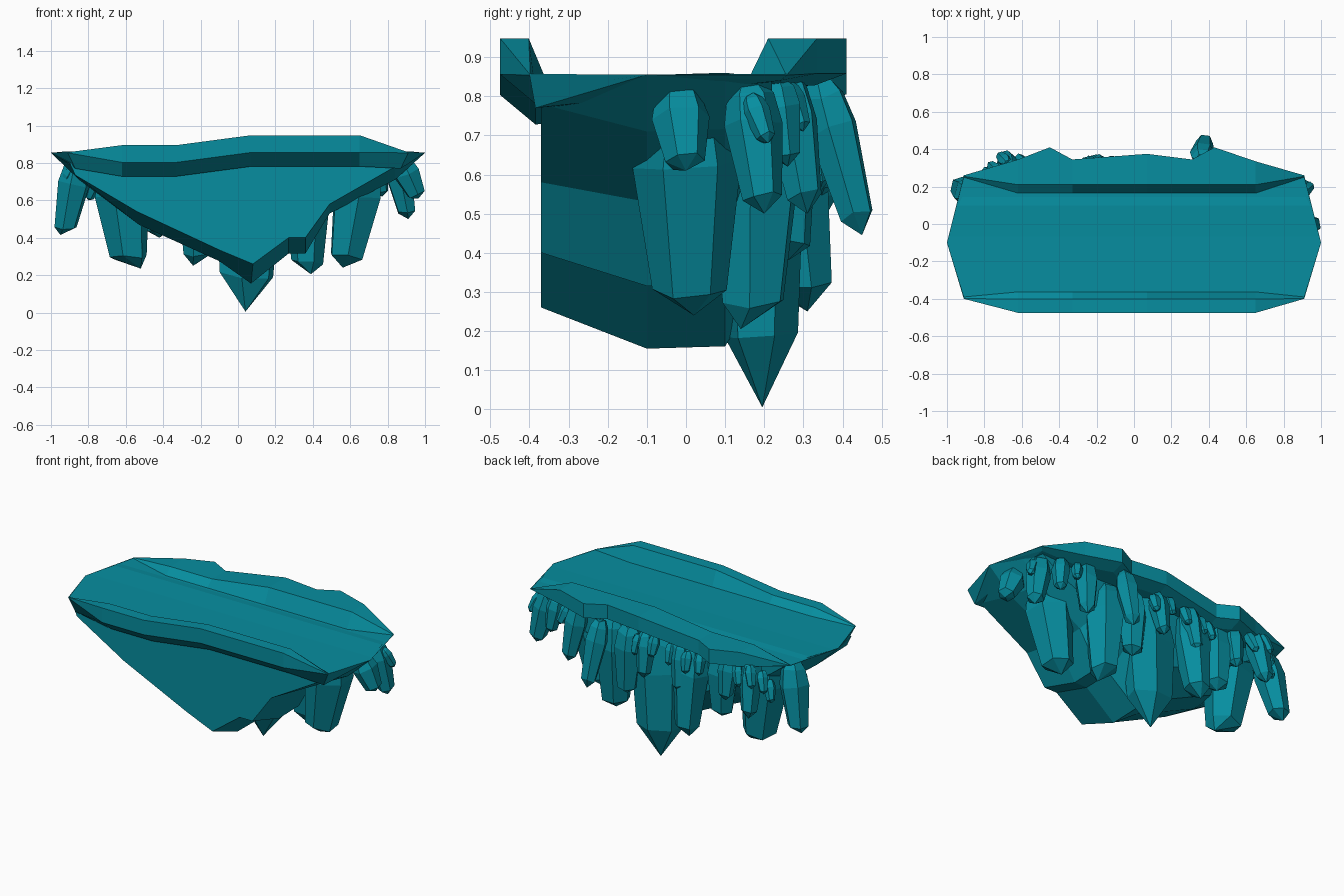
import bpy, bmesh, math, random
from mathutils import Vector

random.seed(4)
mat = bpy.data.materials.new("teal_stone")
mat.diffuse_color = (0.002, 0.27, 0.35, 1)


def make(name, bm):
    bmesh.ops.remove_doubles(bm, verts=bm.verts, dist=0.0005)
    bmesh.ops.recalc_face_normals(bm, faces=bm.faces)
    me = bpy.data.meshes.new(name)
    bm.to_mesh(me)
    bm.free()
    me.materials.append(mat)
    ob = bpy.data.objects.new(name, me)
    bpy.context.collection.objects.link(ob)
    return ob


def loft(name, rings, start=None, end=None):
    """Skin equal-length rings; ends close to a point or a flat cap."""
    bm = bmesh.new()
    vr = [[bm.verts.new(p) for p in r] for r in rings]
    n = len(vr[0])
    for a, b in zip(vr, vr[1:]):
        for i in range(n):
            j = (i + 1) % n
            bm.faces.new((a[i], a[j], b[j], b[i]))
    for ring, tip in ((vr[0], start), (vr[-1], end)):
        if tip is None:
            bm.faces.new(ring)
        else:
            t = bm.verts.new(tip)
            for i in range(n):
                bm.faces.new((ring[i], ring[(i + 1) % n], t))
    return make(name, bm)


# top slab: cross-sections along x, with raised front and back lips
def end_section(s):
    x, z = s * 0.91, 0.857
    return [(s * 0.87, -0.385, 0.77), (x, -0.4, z - 0.003), (x, -0.4, z), (x, -0.398, z),
            (x, -0.39, 0.855), (x, 0.25, 0.855), (x, 0.255, z), (x, 0.26, z),
            (x, 0.26, z - 0.003), (s * 0.89, 0.24, 0.84)]


stations = [(-0.62, 0.895, 0.345), (-0.45, 0.895, 0.41), (-0.33, 0.895, 0.345),
            (0.07, 0.948, 0.375), (0.31, 0.948, 0.345), (0.43, 0.948, 0.41),
            (0.65, 0.948, 0.335)]
rings = [end_section(-1)]
for x, z, yb in stations:
    yf = -0.475
    rings.append([(x, -0.385, z - 0.167), (x, yf, z - 0.092), (x, yf, z), (x, -0.402, z),
                  (x, -0.363, 0.855), (x, 0.165, 0.855), (x, 0.21, z), (x, yb, z),
                  (x, yb, z - 0.09), (x, yb - 0.08, z - 0.12)])
rings.append(end_section(1))
loft("top_slab", rings, (-1, -0.1, 0.855), (1, -0.1, 0.855))

# keel: wedge-shaped rock body under the slab, lofted along y
front = [(-0.9, 0.8), (-0.87, 0.735), (-0.54, 0.54), (-0.1, 0.335), (0.08, 0.26),
         (0.27, 0.4), (0.36, 0.4), (0.49, 0.58), (0.84, 0.78), (0.9, 0.82)]
mid = [(-1, 0.854), (-0.85, 0.71), (-0.53, 0.47), (-0.1, 0.275), (0.07, 0.155),
       (0.27, 0.315), (0.36, 0.315), (0.49, 0.53), (0.84, 0.71), (1, 0.854)]
rear = [(x * 0.94, z + 0.006) if z > 0.6 else (x, z + 0.006) for x, z in mid]
back = [(x * 0.88, 0.83 - (0.83 - z) * 0.7) for x, z in mid]
loft("keel", [[(x, y, z) for x, z in prof] for y, prof in
              ((-0.37, front), (-0.1, mid), (0.1, rear), (0.22, back))])


# hanging crystal: narrow root, wide shoulder, tapered shaft, skewed point
def crystal(name, root, tip, r, skew=(0, 0), n=6, blunt=0.87, low=0.68, depth=1.0):
    b = Vector(tip)
    a = Vector(root)
    axis = b - Vector((skew[0], skew[1], 0)) - a
    q = axis.to_track_quat('Z', 'Y')
    spin = random.uniform(0, math.pi)
    rings = []
    for t, k in ((0, 0.5), (0.1, 0.82), (0.32, 1.0), (blunt, low)):
        ring = []
        for i in range(n):
            ang = spin + 2 * math.pi * i / n
            jit = random.uniform(-0.025, 0.025) * axis.length
            off = q @ Vector((math.cos(ang) * r * k, math.sin(ang) * r * k, jit))
            off.y *= depth
            ring.append(a + axis * t + off)
        rings.append(ring)
    return loft(name, rings, end=b)


# large crystals: root, tip, radius, tip skew
crystal("centre_crystal", (0.06, 0.185, 0.82), (0.04, 0.195, 0.005), 0.18,
        blunt=0.76, low=0.85, depth=0.62)
large = [((-0.64, 0.1, 0.82), (-0.52, 0.1, 0.235), 0.15, (0.06, 0)),
         ((0.67, 0.0, 0.81), (0.56, 0.02, 0.24), 0.14, (-0.01, 0.01)),
         ((0.37, 0.18, 0.82), (0.39, 0.14, 0.205), 0.125, (0.02, -0.03)),
         ((-0.21, 0.23, 0.82), (-0.24, 0.31, 0.25), 0.11, (-0.02, 0)),
         ((-0.85, 0.15, 0.83), (-0.95, 0.2, 0.415), 0.09, (-0.02, 0)),
         ((-0.42, 0.22, 0.82), (-0.42, 0.24, 0.4), 0.1, (0, 0)),
         ((0.22, 0.24, 0.81), (0.23, 0.26, 0.38), 0.09, (0, 0))]
for i, (a, b, r, skew) in enumerate(large):
    crystal(f"large_crystal_{i + 1}", a, b, r, skew, blunt=0.9)

# medium crystals
medium = [((0.84, 0.16, 0.83), (0.91, 0.2, 0.5), 0.075),
          ((0.57, 0.25, 0.85), (0.61, 0.31, 0.5), 0.07),
          ((0.36, 0.34, 0.84), (0.38, 0.45, 0.445), 0.068),
          ((0.87, -0.02, 0.81), (0.965, 0.0, 0.61), 0.075),
          ((-0.66, 0.28, 0.84), (-0.69, 0.36, 0.5), 0.07),
          ((0.07, 0.29, 0.83), (0.06, 0.34, 0.55), 0.06),
          ((-0.17, 0.29, 0.82), (-0.19, 0.34, 0.53), 0.06),
          ((-0.5, 0.28, 0.82), (-0.5, 0.32, 0.55), 0.06),
          ((0.74, 0.23, 0.84), (0.77, 0.26, 0.62), 0.055)]
for i, (a, b, r) in enumerate(medium):
    crystal(f"medium_crystal_{i + 1}", a, b, r)

# small shards clustered around the medium crystals
small = [(0.95, 0.2, 0.68), (-0.72, 0.36, 0.7), (-0.77, 0.31, 0.66),
         (-0.62, 0.35, 0.68), (-0.8, 0.28, 0.6), (-0.24, 0.34, 0.66), (-0.12, 0.34, 0.68),
         (0.0, 0.34, 0.7), (0.12, 0.34, 0.68), (-0.32, 0.32, 0.66), (0.68, 0.29, 0.71),
         (-0.94, 0.15, 0.65)]
for i, (x, y, z) in enumerate(small):
    root = (x * 0.94, y - 0.035, z + 0.12)
    crystal(f"small_crystal_{i + 1}", root, (x, y + 0.01, z), 0.036)
